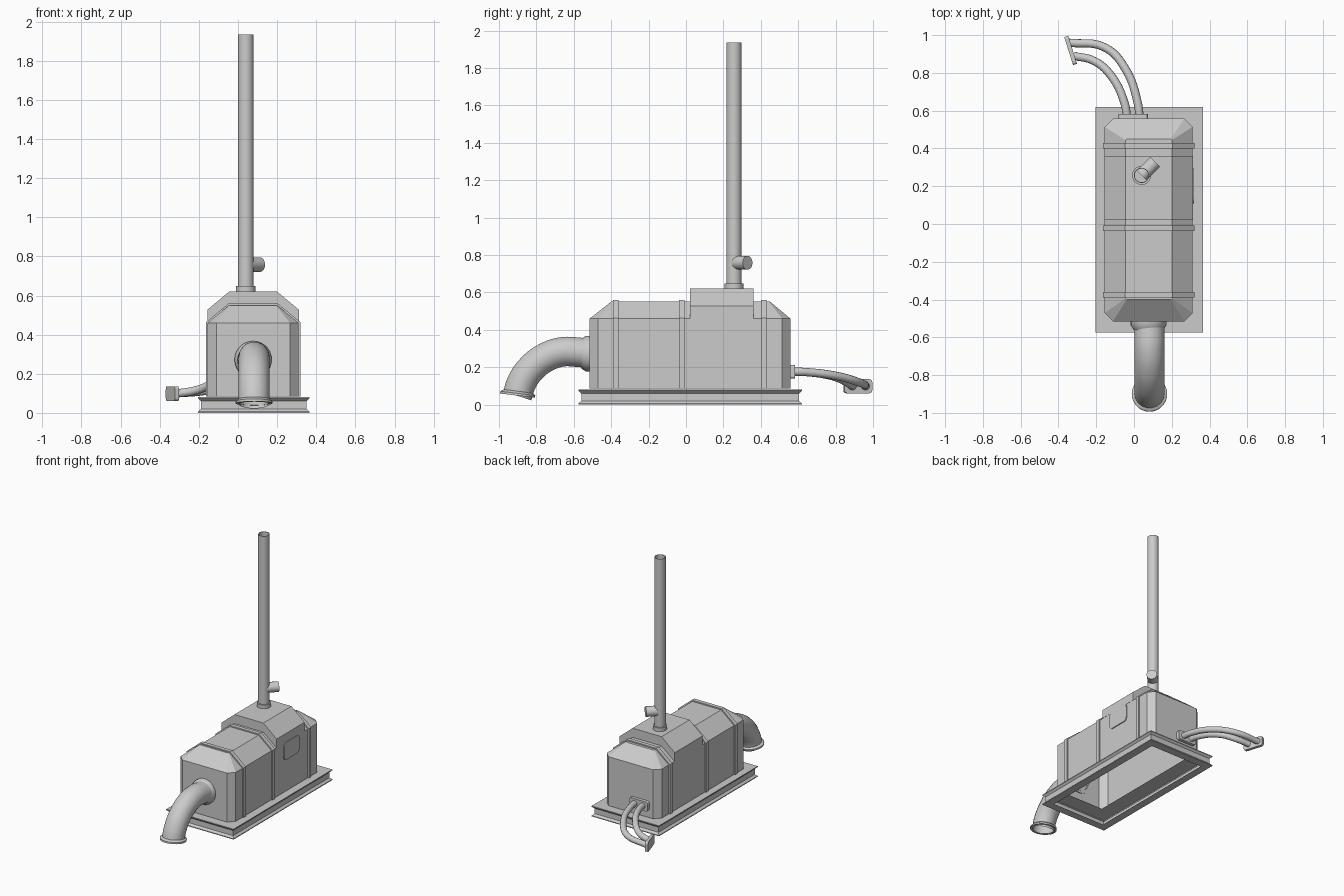
import bpy, bmesh, math
from mathutils import Vector

if "Cube" in bpy.data.objects:
    bpy.data.objects.remove(bpy.data.objects["Cube"])

CX = 0.0775  # centre line of the housing in x


def loft(name, rings, caps=(True, True), smooth=False, loop=False):
    """Skin a list of equal-length closed rings."""
    bm = bmesh.new()
    vs = [[bm.verts.new(p) for p in r] for r in rings]
    n = len(vs[0])
    pairs = list(zip(vs, vs[1:])) + ([(vs[-1], vs[0])] if loop else [])
    for a, b in pairs:
        for i in range(n):
            j = (i + 1) % n
            bm.faces.new((a[i], a[j], b[j], b[i]))
    if caps[0]:
        bm.faces.new(vs[0][::-1])
    if caps[1]:
        bm.faces.new(vs[-1])
    bmesh.ops.recalc_face_normals(bm, faces=bm.faces)
    me = bpy.data.meshes.new(name)
    bm.to_mesh(me)
    bm.free()
    ob = bpy.data.objects.new(name, me)
    bpy.context.collection.objects.link(ob)
    if smooth:
        bpy.ops.object.select_all(action='DESELECT')
        bpy.context.view_layer.objects.active = ob
        ob.select_set(True)
        bpy.ops.object.shade_smooth_by_angle(angle=math.radians(40))
    return ob


def rect(x0, x1, y0, y1, z, c=0.0):
    """Rectangle ring, with cut corners when c > 0."""
    if c == 0:
        return [(x0, y0, z), (x1, y0, z), (x1, y1, z), (x0, y1, z)]
    return [(x0 + c, y0, z), (x1 - c, y0, z), (x1, y0 + c, z), (x1, y1 - c, z),
            (x1 - c, y1, z), (x0 + c, y1, z), (x0, y1 - c, z), (x0, y0 + c, z)]


def turned(name, origin, axis, prof, n=28):
    """Turn a closed (radius, distance) profile about an axis."""
    q = Vector(axis).to_track_quat('Z', 'Y')
    o = Vector(origin)
    rings = [[o + q @ Vector((r * math.cos(t), r * math.sin(t), d))
              for t in (2 * math.pi * i / n for i in range(n))] for r, d in prof]
    return loft(name, rings, (False, False), True, True)


def tube(name, pts, r, sides=20):
    """Smooth bent pipe through points, converted to mesh."""
    cu = bpy.data.curves.new(name, 'CURVE')
    cu.dimensions = '3D'
    cu.bevel_depth = r
    cu.bevel_resolution = sides // 4
    cu.resolution_u = 6
    sp = cu.splines.new('BEZIER')
    sp.bezier_points.add(len(pts) - 1)
    for b, p in zip(sp.bezier_points, pts):
        b.co = p
        b.handle_left_type = b.handle_right_type = 'AUTO'
    ob = bpy.data.objects.new(name, cu)
    bpy.context.collection.objects.link(ob)
    bpy.ops.object.select_all(action='DESELECT')
    bpy.context.view_layer.objects.active = ob
    ob.select_set(True)
    bpy.ops.object.convert(target='MESH')
    bpy.ops.object.shade_smooth_by_angle(angle=math.radians(40))


def rounded_plate(name, centre, normal, up, w, h, r, depth):
    """Plate with rounded corners, extruded along its normal."""
    nrm, upv = Vector(normal).normalized(), Vector(up).normalized()
    side = upv.cross(nrm)
    outline = []
    for k, (sx, sy) in enumerate(((1, 1), (-1, 1), (-1, -1), (1, -1))):
        for i in range(5):
            t = math.pi / 2 * (k + i / 4)
            outline.append((sx * (w / 2 - r) + r * math.cos(t), sy * (h / 2 - r) + r * math.sin(t)))
    c = Vector(centre)
    loft(name, [[c + side * a + upv * b + nrm * d for a, b in outline] for d in (0, depth)])


# skid frame: channel section with an open middle
section = [(0.06, 0), (0, 0), (0, 0.006), (0.015, 0.02), (0.015, 0.06),
           (0, 0.074), (0, 0.08), (0.12, 0.08)]
loft("skid_frame", [rect(-0.205 + i, 0.365 - i, -0.575 + i, 0.62 - i, z)
                    for i, z in section], (False, False))

# housing with cut corners and hipped roof, open underneath
loft("housing", [rect(-0.155, 0.31, -0.515, 0.558, 0.085, 0.044),
                 rect(-0.155, 0.31, -0.515, 0.558, 0.46, 0.044),
                 rect(-0.045, 0.2, -0.40, 0.45, 0.55, 0.006)], (False, True))


def arch(y, half, bottom, eave, top, off=0.0):
    """Cross-section outline of the housing at y."""
    h, t = half + off, 0.1225 + off * 0.4
    return [(CX - h, y, bottom), (CX - h, y, eave + off * 0.4), (CX - t, y, top + off),
            (CX + t, y, top + off), (CX + h, y, eave + off * 0.4), (CX + h, y, bottom)]


# raised roof section
loft("raised_roof", [arch(y, 0.234, 0.46, 0.527, 0.62) for y in (0.022, 0.36)])

# straps round the housing
for i, yc in enumerate((-0.375, -0.022, 0.415)):
    loft("strap_%d" % (i + 1),
         [arch(y, 0.2325, 0.085, 0.46, 0.55, 0.009) + arch(y, 0.2325, 0.085, 0.46, 0.55)[::-1]
          for y in (yc - 0.015, yc + 0.015)])

# access hatch on the right side
rounded_plate("access_hatch", (0.308, 0.2, 0.395), (1, 0, 0), (0, 0, 1), 0.185, 0.135, 0.03, 0.009)

# chimney, collar and side outlet
SX, SY = 0.04, 0.257
turned("chimney", (SX, SY, 0), (0, 0, 1), [(0.04, 0.61), (0.04, 1.935), (0.036, 1.935), (0.036, 0.61)])
turned("chimney_collar", (SX, SY, 0), (0, 0, 1), [(0.05, 0.61), (0.05, 0.648), (0.04, 0.648), (0.04, 0.61)])
turned("chimney_branch", (SX, SY, 0.758), (1, 1, 0),
       [(0.0005, 0), (0.037, 0), (0.037, 0.102), (0.0005, 0.102)], 24)

# bent air duct with collar and outlet lip
duct = [(-0.50, 0.272), (-0.58, 0.28), (-0.66, 0.282), (-0.75, 0.252),
        (-0.83, 0.19), (-0.88, 0.115), (-0.902, 0.047)]
tube("air_duct", [(0.082, y, z) for y, z in duct], 0.08, 28)
turned("duct_collar", (0.077, -0.51, 0.272), (0, -1, 0),
       [(0.095, 0), (0.095, 0.025), (0.079, 0.05), (0.076, 0)])
turned("duct_lip", (0.082, -0.899, 0.06), (0, -0.12, -1),
       [(0.079, -0.012), (0.094, 0), (0.094, 0.012), (0.075, 0.012), (0.075, -0.012)])

# twin rear hoses with a flange at each end
hoses = ([(-0.037, 0.565, 0.175), (-0.05, 0.64, 0.174), (-0.125, 0.79, 0.15),
          (-0.215, 0.865, 0.115), (-0.318, 0.89, 0.098)],
         [(0.03, 0.565, 0.175), (0.02, 0.64, 0.174), (-0.045, 0.82, 0.15),
          (-0.155, 0.935, 0.115), (-0.345, 0.96, 0.098)])
for i, pts in enumerate(hoses):
    tube("hose_%d" % (i + 1), pts, 0.022, 16)
rounded_plate("hose_mount", (-0.004, 0.555, 0.175), (0, 1, 0), (0, 0, 1), 0.155, 0.072, 0.015, 0.028)
rounded_plate("hose_end_flange", (-0.325, 0.922, 0.098), (-0.95, -0.3, 0), (0, 0, 1), 0.155, 0.075, 0.015, 0.022)
